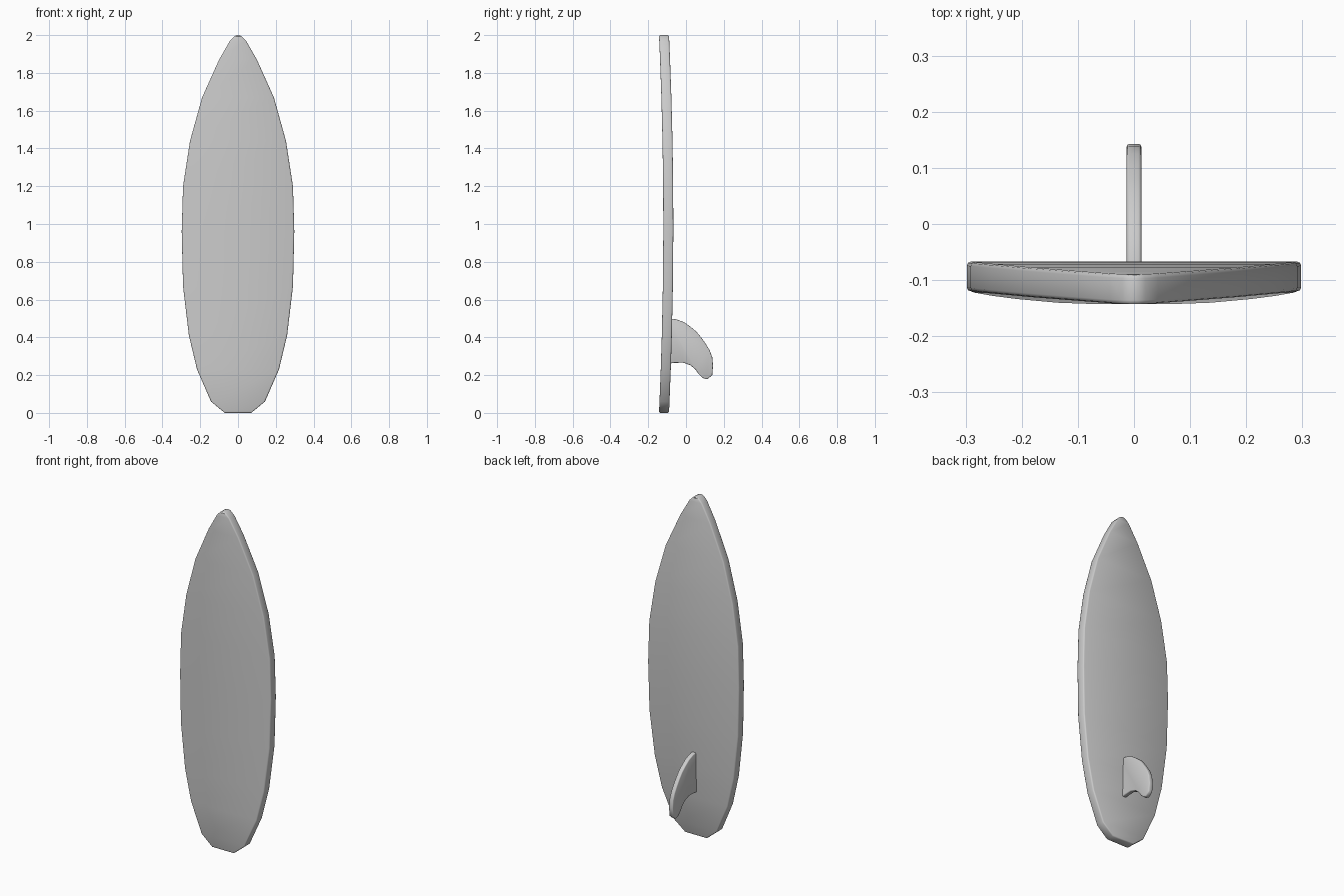
import bpy, bmesh, math

if "Cube" in bpy.data.objects:
    bpy.data.objects.remove(bpy.data.objects["Cube"])


def finish(name, bm, bevel, segments):
    """Turn a bmesh into a named, softly rounded, smooth object."""
    bmesh.ops.recalc_face_normals(bm, faces=bm.faces)
    mesh = bpy.data.meshes.new(name)
    bm.to_mesh(mesh)
    bm.free()
    obj = bpy.data.objects.new(name, mesh)
    bpy.context.collection.objects.link(obj)
    mod = obj.modifiers.new("Rounded rim", "BEVEL")
    mod.width = bevel
    mod.segments = segments
    mod.limit_method = "ANGLE"
    mod.angle_limit = math.radians(62)
    for poly in mesh.polygons:
        poly.use_smooth = True
    return obj


# Board: rows of (height, half width), bowed backwards in the middle
ROWS = [(0.0, 0.07), (0.06, 0.143), (0.23, 0.217), (0.41, 0.26),
        (0.67, 0.291), (0.96, 0.298), (1.2, 0.291), (1.44, 0.254),
        (1.67, 0.19), (1.87, 0.1), (1.97, 0.043), (1.993, 0.02), (2.0, 0.006)]
THICK = 0.053

bm = bmesh.new()
rings = []
for z, w in ROWS:
    back = -0.067 - 0.023 * (z - 1) ** 2
    front = back - THICK
    rings.append([bm.verts.new(p) for p in (
        (-w, front, z), (w, front, z), (w, back, z), (-w, back, z))])
for a, b in zip(rings, rings[1:]):
    for i in range(4):
        j = (i + 1) % 4
        bm.faces.new((a[i], a[j], b[j], b[i]))
bm.faces.new(rings[0])
bm.faces.new(rings[-1])
finish("board", bm, 0.008, 2)

# Fin: swept side profile (y, z), extruded across x, rooted inside the board
PROFILE = [(-0.1, 0.5), (-0.085, 0.5), (-0.05, 0.495), (-0.01, 0.48),
           (0.025, 0.455), (0.055, 0.43), (0.08, 0.4), (0.105, 0.365),
           (0.125, 0.332), (0.139, 0.295), (0.143, 0.25), (0.139, 0.2),
           (0.113, 0.178), (0.09, 0.184), (0.068, 0.204), (0.05, 0.23),
           (0.022, 0.253), (-0.015, 0.266), (-0.06, 0.265), (-0.1, 0.26)]
HALF = 0.013
bm = bmesh.new()
left = [bm.verts.new((-HALF, y, z)) for y, z in PROFILE]
right = [bm.verts.new((HALF, y, z)) for y, z in PROFILE]
bm.faces.new(left)
bm.faces.new(right[::-1])
n = len(PROFILE)
for i in range(n):
    j = (i + 1) % n
    bm.faces.new((left[i], left[j], right[j], right[i]))
finish("fin", bm, 0.005, 2)
